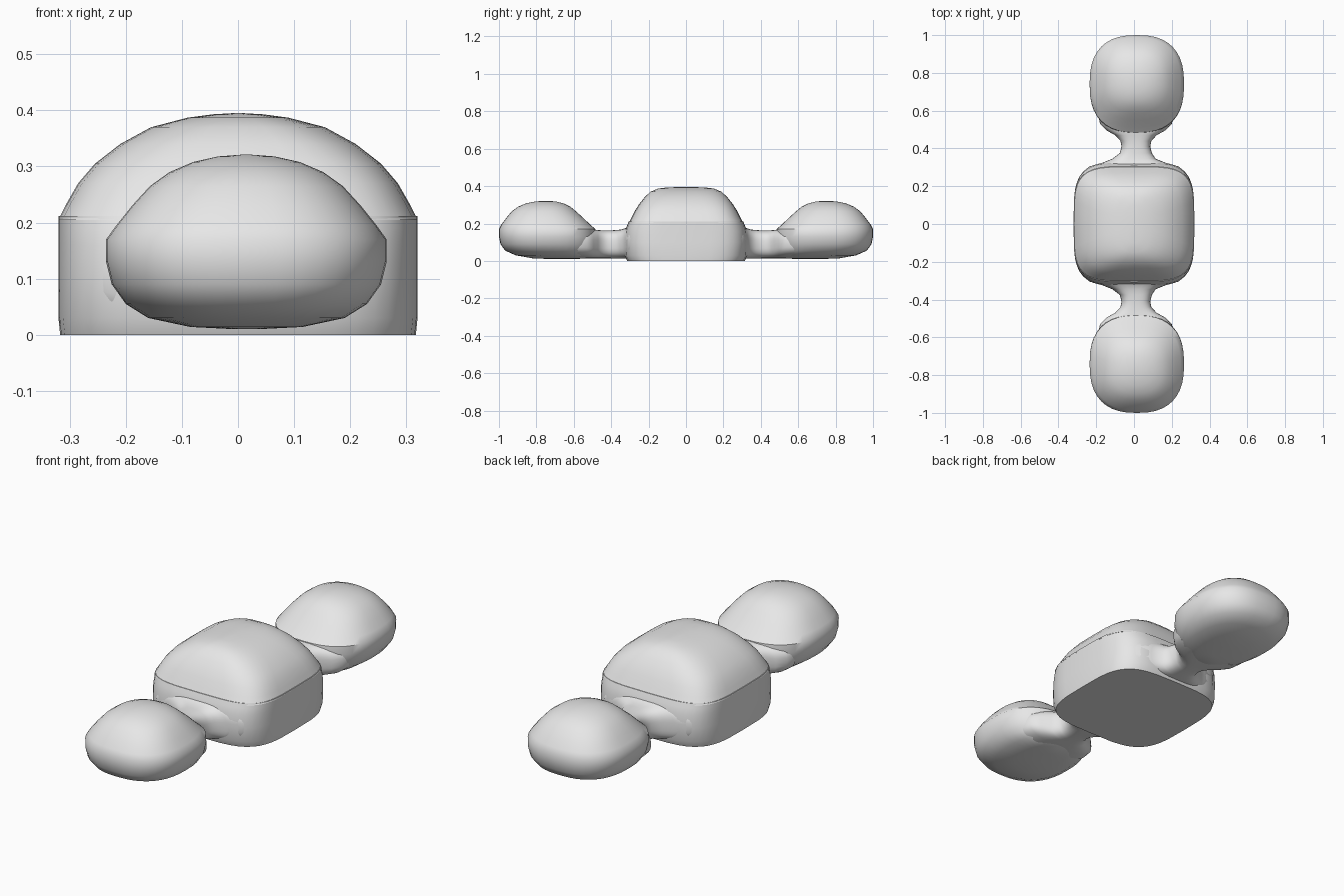
import bpy, bmesh, math
from mathutils import Vector

if "Cube" in bpy.data.objects:
    bpy.data.objects.remove(bpy.data.objects["Cube"])

grey = bpy.data.materials.new("light grey")
grey.diffuse_color = (0.8, 0.8, 0.8, 1)
grey.use_nodes = True
grey.node_tree.nodes["Principled BSDF"].inputs["Base Color"].default_value = grey.diffuse_color
SEG = 40


def oval(a, b, n):
    """Points of a rounded-square outline with half sizes a, b."""
    pts = []
    for i in range(SEG):
        t = 2 * math.pi * i / SEG
        c, s = math.cos(t), math.sin(t)
        pts.append((a * math.copysign(abs(c) ** (2 / n), c),
                    b * math.copysign(abs(s) ** (2 / n), s)))
    return pts


def loft(name, rings, sharp=40):
    """Skin a list of point rings and cap both ends."""
    bm = bmesh.new()
    loops = [[bm.verts.new(p) for p in ring] for ring in rings]
    for lo, hi in zip(loops, loops[1:]):
        for i in range(SEG):
            j = (i + 1) % SEG
            bm.faces.new((lo[i], lo[j], hi[j], hi[i]))
    bm.faces.new(loops[0][::-1])
    bm.faces.new(loops[-1])
    bmesh.ops.recalc_face_normals(bm, faces=bm.faces)
    mesh = bpy.data.meshes.new(name)
    bm.to_mesh(mesh)
    bm.free()
    mesh.materials.append(grey)
    obj = bpy.data.objects.new(name, mesh)
    bpy.context.collection.objects.link(obj)
    bpy.ops.object.select_all(action='DESELECT')
    obj.select_set(True)
    bpy.context.view_layer.objects.active = obj
    bpy.ops.object.shade_smooth_by_angle(angle=math.radians(sharp))
    return obj


def level(z, a, b, n, cx=0, cy=0):
    return [Vector((cx + x, cy + y, z)) for x, y in oval(a, b, n)]


# Central base: upright rounded block with a flat underside
base = [(0, .317, .315, 3.8), (.03, .32, .328, 3.9), (.10, .32, .33, 4),
        (.16, .32, .325, 4), (.19, .32, .315, 4), (.212, .32, .306, 4)]
loft("central_base", [level(*r) for r in base])

# Dome over the base
dome = [(.205, .32, .306, 4.2), (.235, .305, .29, 4.1), (.27, .285, .272, 4),
        (.305, .255, .25, 3.8), (.34, .21, .222, 3.5), (.37, .155, .19, 3.1),
        (.387, .09, .15, 2.7), (.393, .045, .10, 2.3), (.395, .01, .03, 2)]
loft("dome", [level(*r) for r in dome])

# Pod levels: z, half width, half length, roundness, centre y
pod = [(.010, .02, .06, 2, .66), (.014, .10, .15, 2.2, .67),
       (.030, .175, .21, 2.4, .70), (.055, .215, .237, 2.5, .73),
       (.09, .24, .254, 2.5, .738), (.13, .25, .26, 2.5, .74),
       (.17, .25, .258, 2.5, .742), (.195, .232, .237, 2.5, .75),
       (.23, .204, .206, 2.5, .755), (.265, .172, .172, 2.4, .76),
       (.29, .137, .14, 2.3, .758), (.308, .095, .10, 2.1, .755),
       (.318, .05, .055, 2, .75), (.321, .01, .012, 2, .75)]

# Neck sections along y: y, half width, bottom, top
neck = [(.27, .27, .012, .19), (.305, .235, .012, .185), (.325, .165, .012, .175),
        (.345, .115, .012, .168), (.375, .085, .013, .165), (.41, .076, .014, .163),
        (.44, .082, .014, .163), (.47, .11, .014, .165), (.495, .155, .014, .168),
        (.53, .19, .014, .17), (.58, .20, .014, .18)]

for side, label in ((-1, "front"), (1, "back")):
    loft(label + "_pod", [level(z, a, b, n, .015, side * cy) for z, a, b, n, cy in pod])
    rings = []
    for y, w, lo, hi in neck:
        cx = .01 if y > .35 else 0
        rings.append([Vector((cx + u, side * y, (lo + hi) / 2 + v))
                      for u, v in oval(w, (hi - lo) / 2, 2.8)])
    loft(label + "_neck", rings)
